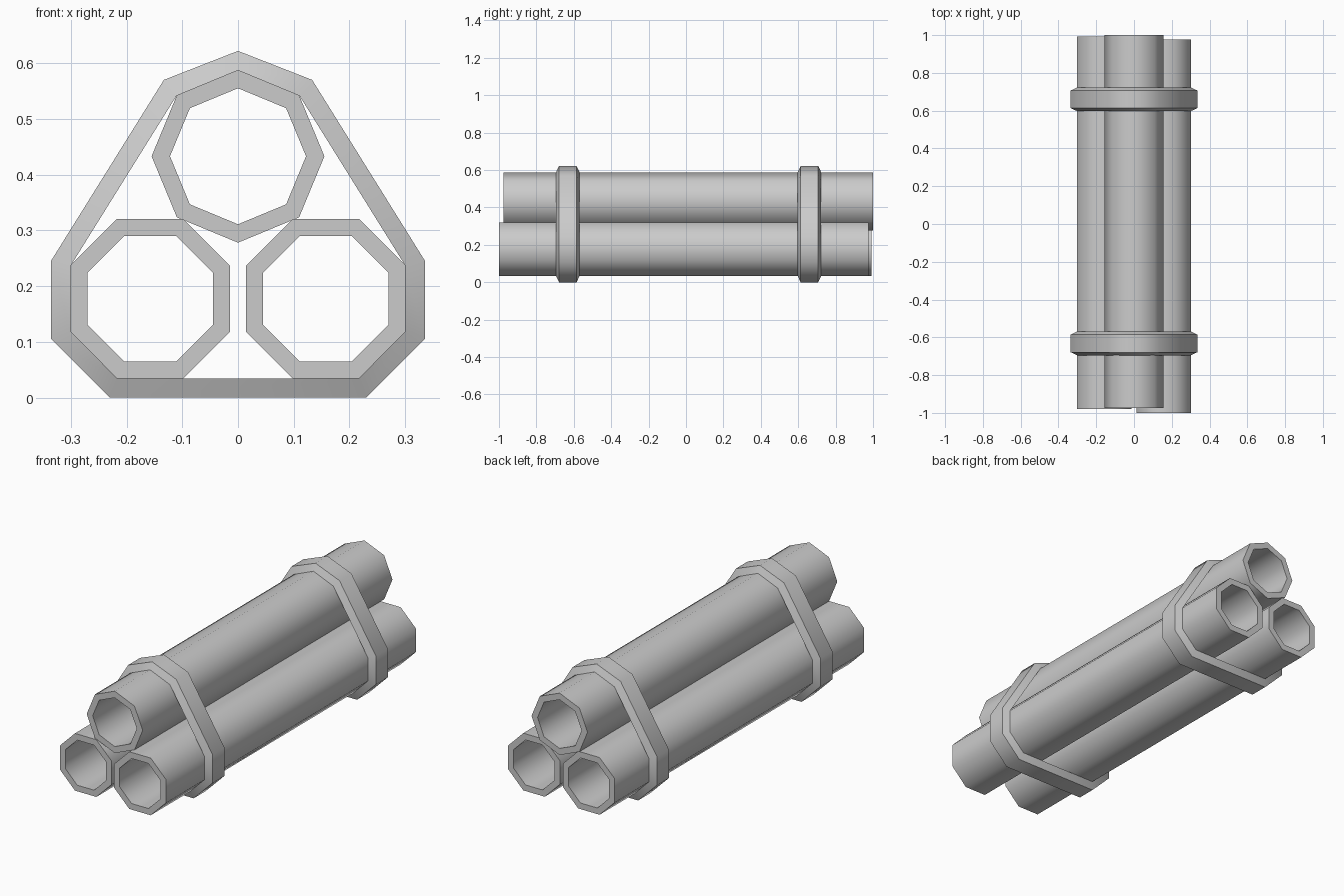
import bpy, bmesh, math

cube = bpy.data.objects.get("Cube")
if cube:
    bpy.data.objects.remove(cube, do_unlink=True)

grey = bpy.data.materials.new("pipe grey")
grey.use_nodes = True
colour = (0.6, 0.6, 0.6, 1)
grey.diffuse_color = colour
grey.node_tree.nodes["Principled BSDF"].inputs["Base Color"].default_value = colour


def loft_ring(name, sections):
    """Join closed outlines of (x, y, z) points into a closed ring."""
    bm = bmesh.new()
    loops = [[bm.verts.new(p) for p in s] for s in sections]
    for a, b in zip(loops, loops[1:] + loops[:1]):
        for i in range(len(a)):
            j = (i + 1) % len(a)
            bm.faces.new((a[i], a[j], b[j], b[i]))
    bmesh.ops.recalc_face_normals(bm, faces=bm.faces)
    mesh = bpy.data.meshes.new(name)
    bm.to_mesh(mesh)
    bm.free()
    mesh.materials.append(grey)
    obj = bpy.data.objects.new(name, mesh)
    bpy.context.collection.objects.link(obj)
    bpy.ops.object.select_all(action="DESELECT")
    obj.select_set(True)
    bpy.context.view_layer.objects.active = obj
    bpy.ops.object.shade_smooth_by_angle(angle=math.radians(55))


def octagon(x, z, radius, turn, y):
    angles = [turn + math.tau * i / 8 for i in range(8)]
    return [(x + radius * math.cos(a), y, z + radius * math.sin(a)) for a in angles]


def pipe(name, x, z, turn, front, back):
    outer, inner = 0.155, 0.122
    loft_ring(name, [octagon(x, z, r, turn, y) for r, y in
                     ((outer, front), (outer, back), (inner, back), (inner, front))])


# Three hollow pipes, slightly staggered lengthwise
pipe("top_pipe", 0, 0.433, 0, -0.975, 1.0)
pipe("left_pipe", 0.1575, 0.1775, math.pi / 8, -1.0, 0.977)
pipe("right_pipe", -0.1575, 0.1775, math.pi / 8, -0.98, 0.993)


def mirrored(half, y):
    """Close a half outline that starts on the centre line."""
    full = half + [(-x, z) for x, z in reversed(half[1:])]
    return [(x, y, z) for x, z in full]


# Two bevelled straps wrapped around the bundle
outer = [(0, 0.622), (0.133, 0.57), (0.335, 0.246), (0.335, 0.105), (0.23, 0)]
inner = [(0, 0.588), (0.11, 0.542), (0.3, 0.237), (0.3, 0.118), (0.217, 0.034)]
for name, y in (("front_strap", -0.632), ("back_strap", 0.66)):
    loft_ring(name, [mirrored(half, y + dy) for half, dy in
                     ((inner, -0.063), (outer, -0.047), (outer, 0.047), (inner, 0.063))])
